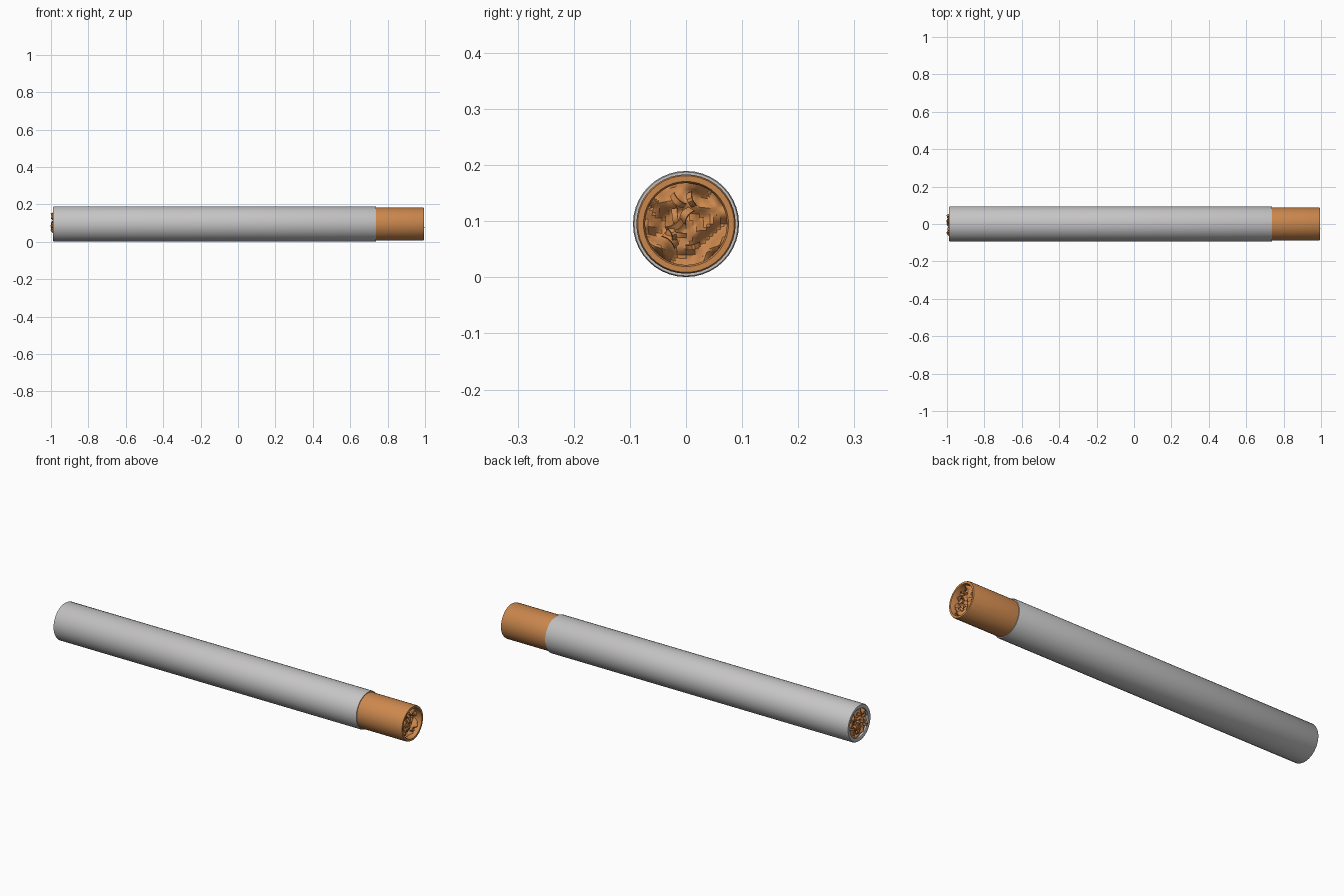
import bpy, bmesh, math, random
from mathutils import Vector, Matrix, noise

random.seed(4)
cube = bpy.data.objects.get("Cube")
if cube:
    bpy.data.objects.remove(cube)

SIDES = 40
AXIS_Z = 0.095


def material(name, rgb):
    m = bpy.data.materials.new(name)
    m.use_nodes = True
    m.diffuse_color = (*rgb, 1)
    m.node_tree.nodes["Principled BSDF"].inputs["Base Color"].default_value = (*rgb, 1)
    return m


def finish(bm, name, mat, angle=35):
    bmesh.ops.recalc_face_normals(bm, faces=bm.faces)
    mesh = bpy.data.meshes.new(name)
    bm.to_mesh(mesh)
    bm.free()
    mesh.materials.append(mat)
    ob = bpy.data.objects.new(name, mesh)
    bpy.context.collection.objects.link(ob)
    ob.location.z = AXIS_Z
    bpy.ops.object.select_all(action='DESELECT')
    ob.select_set(True)
    bpy.context.view_layer.objects.active = ob
    bpy.ops.object.shade_smooth_by_angle(angle=math.radians(angle))
    return ob


def lathe(name, profile, mat):
    """Revolve a closed (x, radius) profile about the x axis."""
    bm = bmesh.new()
    rings = []
    for i in range(SIDES):
        a = math.tau * i / SIDES
        rings.append([bm.verts.new((x, r * math.cos(a), r * math.sin(a))) for x, r in profile])
    n = len(profile)
    for i in range(SIDES):
        a, b = rings[i], rings[(i + 1) % SIDES]
        for j in range(n):
            k = (j + 1) % n
            bm.faces.new((a[j], a[k], b[k], b[j]))
    return finish(bm, name, mat)


def crumpled_disc(name, x, radius, side, depth, mat):
    """Rough packed surface closing off a tube end."""
    bm = bmesh.new()
    bmesh.ops.create_grid(bm, x_segments=24, y_segments=24, size=1)
    for v in bm.verts:
        u, w = v.co.x, v.co.y
        # square grid mapped to a round disc
        y = u * math.sqrt(1 - w * w / 2) * radius
        z = w * math.sqrt(1 - u * u / 2) * radius
        bump = noise.noise(Vector((y * 38, z * 38, side * 5)))
        v.co = (x + side * depth * bump, y, z)
    return finish(bm, name, mat)


def shreds(name, x, radius, side, count, mat):
    """Short curled flakes packed into a tube end."""
    bm = bmesh.new()
    for _ in range(count):
        a, d = random.uniform(0, math.tau), radius * math.sqrt(random.random()) * 0.75
        centre = Vector((x - side * random.uniform(0, 0.012),
                         d * math.cos(a), d * math.sin(a)))
        spin = Matrix.Rotation(random.uniform(0, math.tau), 3, 'X') @ \
            Matrix.Rotation(random.uniform(-0.5, 0.5), 3, 'Y')
        length, width = random.uniform(0.012, 0.019), random.uniform(0.004, 0.007)
        rows = []
        for i in range(6):
            t = i / 5 * 2 - 1
            arch = side * 0.012 * (1 - t * t)
            rows.append([bm.verts.new(centre + spin @ Vector((arch + dx, t * length, dy)))
                         for dx, dy in ((0, -width), (0, width), (-0.004, width), (-0.004, -width))])
        for p, q in zip(rows, rows[1:]):
            for j in range(4):
                k = (j + 1) % 4
                bm.faces.new((p[j], p[k], q[k], q[j]))
        bm.faces.new(rows[0])
        bm.faces.new(rows[-1])
    return finish(bm, name, mat)


paper = material("grey paper", (0.56, 0.55, 0.555))
tan = material("tan brown", (0.60, 0.245, 0.075))

# Long paper tube with slightly rounded lips
lathe("paper_tube", [(-0.986, 0.074), (-0.988, 0.078), (-0.988, 0.091), (-0.982, 0.0945),
                     (0.734, 0.0945), (0.739, 0.0925), (0.739, 0.086), (-0.94, 0.074)], paper)

# Tan mouthpiece sleeve with an open end
lathe("filter_sleeve", [(0.70, 0.0885), (0.989, 0.0885), (0.995, 0.086), (0.995, 0.076),
                        (0.989, 0.073), (0.93, 0.073), (0.70, 0.073)], tan)

# Packed filling at both ends
crumpled_disc("filter_core", 0.962, 0.074, 1, 0.035, tan)
crumpled_disc("filling_core", -0.975, 0.076, -1, 0.02, tan)
shreds("filter_shreds", 0.986, 0.062, 1, 9, tan)
shreds("filling_shreds", -0.986, 0.07, -1, 16, tan)
